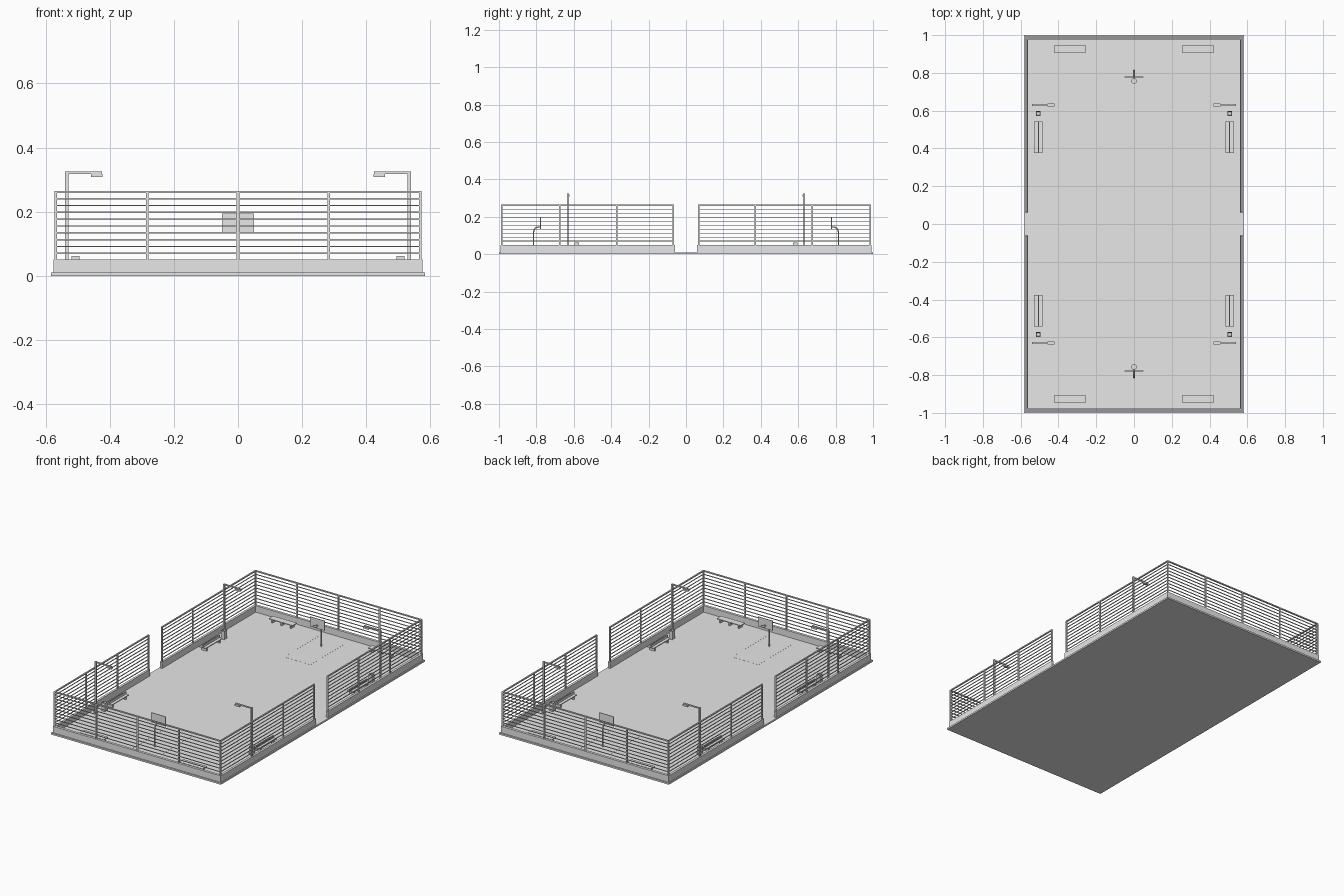
import bpy, bmesh, math
from mathutils import Matrix, Vector

if "Cube" in bpy.data.objects:
    bpy.data.objects.remove(bpy.data.objects["Cube"])

grey = bpy.data.materials.new("plain grey")
grey.use_nodes = True
grey.diffuse_color = (0.8, 0.8, 0.8, 1)
grey.node_tree.nodes["Principled BSDF"].inputs["Base Color"].default_value = (0.8, 0.8, 0.8, 1)

FLOOR, CURB_TOP, FENCE_TOP = 0.01, 0.05, 0.265


def box(bm, x0, x1, y0, y1, z0, z1):
    centre = Vector((x0 + x1, y0 + y1, z0 + z1)) / 2
    size = (abs(x1 - x0), abs(y1 - y0), abs(z1 - z0), 1)
    bmesh.ops.create_cube(bm, size=1, matrix=Matrix.Translation(centre) @ Matrix.Diagonal(size))


def finish(bm, name):
    mesh = bpy.data.meshes.new(name)
    bmesh.ops.recalc_face_normals(bm, faces=bm.faces)
    bm.to_mesh(mesh)
    bm.free()
    mesh.materials.append(grey)
    obj = bpy.data.objects.new(name, mesh)
    bpy.context.collection.objects.link(obj)
    return obj


def mirrored(obj, x=True, y=True):
    """Repeat a part in the other quarters of the court."""
    mod = obj.modifiers.new("mirror", "MIRROR")
    mod.use_axis = (x, y, False)
    mod.use_mirror_merge = False
    return obj


def tube(name, points, radius, cyclic=False):
    curve = bpy.data.curves.new(name, "CURVE")
    curve.dimensions = "3D"
    curve.bevel_depth = radius
    curve.bevel_resolution = 1
    curve.use_fill_caps = True
    spline = curve.splines.new("POLY")
    spline.points.add(len(points) - 1)
    for p, co in zip(spline.points, points):
        p.co = (*co, 1)
    spline.use_cyclic_u = cyclic
    curve.materials.append(grey)
    obj = bpy.data.objects.new(name, curve)
    bpy.context.collection.objects.link(obj)
    return obj


def arc(bm, cy, radius, start, end, steps=40, width=0.004):
    """Flat painted arc on the floor."""
    rows = []
    for i in range(steps + 1):
        a = math.radians(start + (end - start) * i / steps)
        rows.append([bm.verts.new((r * math.cos(a), cy + r * math.sin(a), FLOOR + 0.0005))
                     for r in (radius - width / 2, radius + width / 2)])
    for a, b in zip(rows, rows[1:]):
        bm.faces.new((a[0], a[1], b[1], b[0]))


# Ground slab
bm = bmesh.new()
box(bm, -0.583, 0.583, -1, 1, 0, FLOOR)
finish(bm, "ground_slab")

# Low wall around the court, open in the middle of both long sides
bm = bmesh.new()
box(bm, -0.576, 0.576, -0.992, -0.976, FLOOR, CURB_TOP)
mirrored(finish(bm, "end_wall"), x=False)
bm = bmesh.new()
box(bm, 0.562, 0.576, 0.058, 0.976, FLOOR, CURB_TOP)
mirrored(finish(bm, "side_wall"))

# Railings: evenly spaced bars between posts, with a thicker top rail
rails = [0.07 + 0.0213 * i for i in range(9)]
bm = bmesh.new()
for z in rails:
    box(bm, -0.57, 0.57, -0.986, -0.982, z - 0.002, z + 0.002)
box(bm, -0.572, 0.572, -0.988, -0.98, FENCE_TOP - 0.007, FENCE_TOP)
for x in (-0.569, -0.283, 0, 0.283, 0.569):
    box(bm, x - 0.004, x + 0.004, -0.988, -0.98, CURB_TOP, FENCE_TOP - 0.001)
mirrored(finish(bm, "end_fence"), x=False)

bm = bmesh.new()
for z in rails:
    box(bm, 0.567, 0.571, 0.065, 0.98, z - 0.002, z + 0.002)
box(bm, 0.565, 0.573, 0.063, 0.98, FENCE_TOP - 0.007, FENCE_TOP)
for y in (0.067, 0.369, 0.676):
    box(bm, 0.565, 0.573, y - 0.004, y + 0.004, CURB_TOP, FENCE_TOP - 0.001)
mirrored(finish(bm, "side_fence"))

# Lamp posts with an arm reaching over the court
bm = bmesh.new()
box(bm, 0.529, 0.539, 0.625, 0.635, FLOOR, 0.325)
box(bm, 0.425, 0.531, 0.627, 0.633, 0.317, 0.325)
box(bm, 0.422, 0.458, 0.623, 0.637, 0.308, 0.318)
box(bm, 0.524, 0.544, 0.62, 0.64, FLOOR, 0.016)
mirrored(finish(bm, "lamp_post"))

# Hoops: curved pole, backboard, ring
bend = [(0, 0.787 + 0.028 * math.cos(a), 0.118 + 0.028 * math.sin(a))
        for a in (math.radians(15 * i) for i in range(7))]
ring = [(0.013 * math.cos(a), 0.757 + 0.013 * math.sin(a), 0.155)
        for a in (math.tau * i / 20 for i in range(20))]
for side, label in ((1, "back"), (-1, "front")):
    flip = lambda pts: [(x, y * side, z) for x, y, z in pts]
    tube(label + "_hoop_pole", flip([(0, 0.815, FLOOR)] + bend + [(0, 0.779, 0.146)]), 0.004)
    tube(label + "_hoop_ring", flip(ring), 0.0012, True)
bm = bmesh.new()
box(bm, -0.05, 0.05, 0.776, 0.78, 0.135, 0.195)
box(bm, -0.004, 0.004, 0.768, 0.777, 0.153, 0.157)
mirrored(finish(bm, "backboard"), x=False)

# Benches beside the court, with a backrest
bm = bmesh.new()
box(bm, 0.485, 0.53, 0.377, 0.542, 0.03, 0.035)
box(bm, 0.503, 0.509, 0.377, 0.542, 0.035, 0.049)
for y in (0.395, 0.524):
    box(bm, 0.49, 0.525, y - 0.004, y + 0.004, FLOOR, 0.03)
mirrored(finish(bm, "side_bench"))

# Backless benches behind the hoops
bm = bmesh.new()
box(bm, 0.258, 0.422, 0.905, 0.947, 0.03, 0.035)
for x in (0.276, 0.34, 0.404):
    box(bm, x - 0.004, x + 0.004, 0.91, 0.942, FLOOR, 0.03)
mirrored(finish(bm, "end_bench"))

# Litter bins, open at the top
bm = bmesh.new()
box(bm, 0.495, 0.519, 0.573, 0.597, FLOOR, 0.062)
top = max(bm.faces, key=lambda f: f.calc_center_median().z)
bmesh.ops.inset_individual(bm, faces=[top], thickness=0.004)
bmesh.ops.translate(bm, verts=top.verts, vec=(0, 0, -0.035))
mirrored(finish(bm, "litter_bin"))

# Court markings
bm = bmesh.new()
arc(bm, 0, 0.115, 0, 180)
arc(bm, 0.757, 0.4, 180, 360)
arc(bm, 0.58, 0.09, 0, 360)
for x in (-0.09, 0.09):
    box(bm, x - 0.002, x + 0.002, 0.58, 0.95, FLOOR, FLOOR + 0.0005)
box(bm, -0.09, 0.09, 0.578, 0.582, FLOOR, FLOOR + 0.0005)
mirrored(finish(bm, "court_markings"), x=False)
